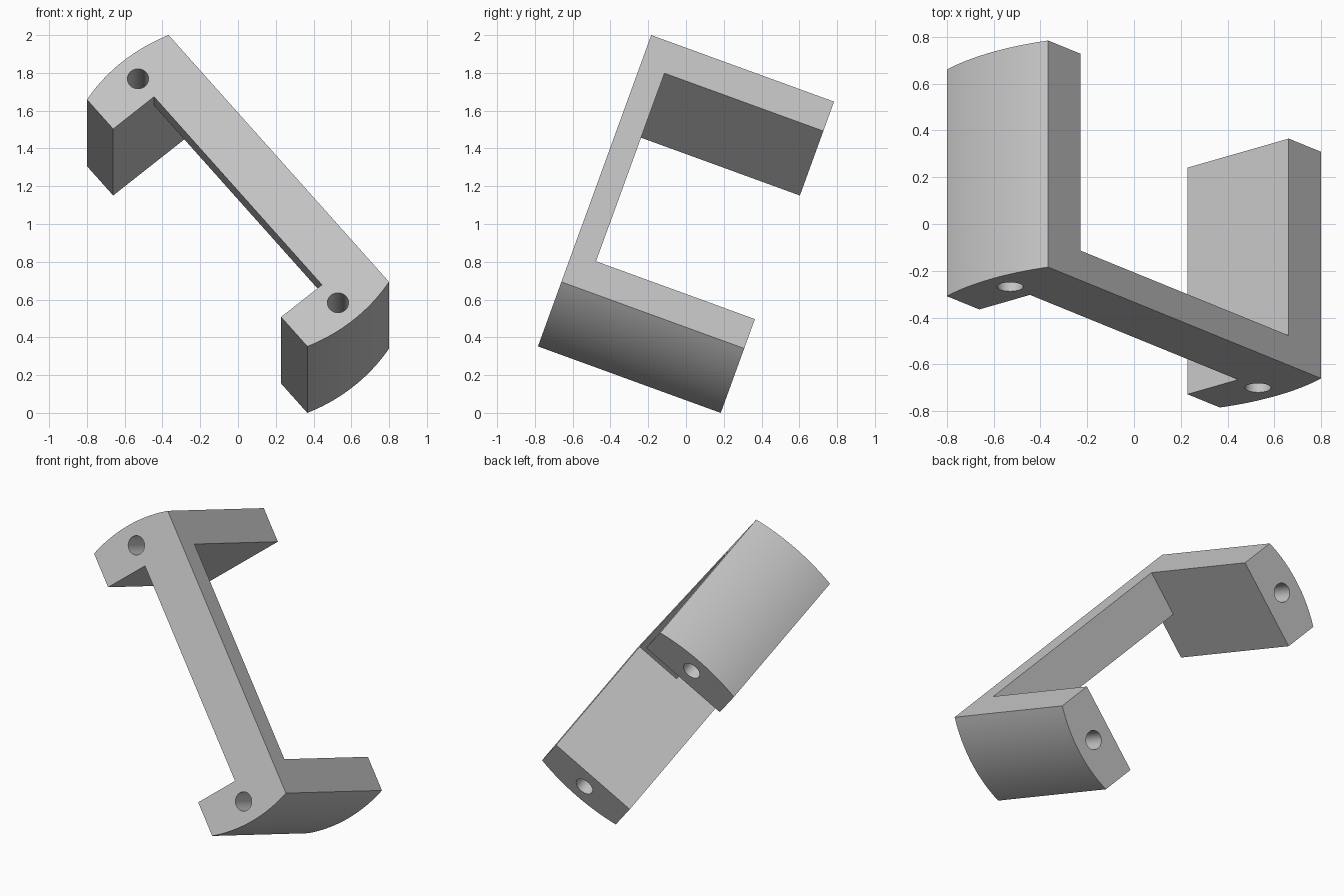
import bpy, bmesh, math
from mathutils import Matrix, Vector

if "Cube" in bpy.data.objects:
    bpy.data.objects.remove(bpy.data.objects["Cube"])

HALF_LEN, HALF_WID, DEPTH = 0.9075, 0.2825, 1.03   # bracket outline
ARM, PLATE, HOLE_R = 0.216, 0.135, 0.056           # arm and plate thickness, screw hole
INNER = HALF_LEN - ARM

grey = bpy.data.materials.new("light grey")
grey.diffuse_color = (0.56, 0.56, 0.56, 1)
grey.use_nodes = True
grey.node_tree.nodes["Principled BSDF"].inputs["Base Color"].default_value = grey.diffuse_color


def prism(name, outline, z0, z1):
    """Extrude a closed outline between two heights."""
    bm = bmesh.new()
    face = bm.faces.new([bm.verts.new((x, y, z0)) for x, y in outline])
    ext = bmesh.ops.extrude_face_region(bm, geom=[face])
    verts = [e for e in ext["geom"] if isinstance(e, bmesh.types.BMVert)]
    bmesh.ops.translate(bm, verts=verts, vec=(0, 0, z1 - z0))
    bmesh.ops.recalc_face_normals(bm, faces=bm.faces)
    mesh = bpy.data.meshes.new(name)
    bm.to_mesh(mesh)
    bm.free()
    ob = bpy.data.objects.new(name, mesh)
    bpy.context.collection.objects.link(ob)
    return ob


def rect(x0, x1, y0, y1):
    return [(x0, y0), (x1, y0), (x1, y1), (x0, y1)]


def circle(cx, cy, r, n=40):
    return [(cx + r * math.cos(math.tau * i / n), cy + r * math.sin(math.tau * i / n))
            for i in range(n)]


# Body outline: long bar with both ends rounded about the common centre
radius = math.hypot(HALF_LEN, HALF_WID)
half_angle = math.atan2(HALF_WID, HALF_LEN)
outline = []
for start in (0, math.pi):
    for i in range(25):
        a = start - half_angle + 2 * half_angle * i / 24
        outline.append((radius * math.cos(a), radius * math.sin(a)))
bracket = prism("bracket", outline, -DEPTH, 0)
bracket.data.materials.append(grey)

# Cutters: gap behind the plate, half-width notch, two screw holes
cutters = [
    prism("rear_gap_cutter", rect(-INNER, INNER, -1, 1), -2, -PLATE),
    prism("notch_cutter", rect(-INNER, INNER, -1, 0), -2, 1),
]
for side in (-1, 1):
    cutters.append(prism("hole_cutter", circle(side * (HALF_LEN - 0.084), 0, HOLE_R), -2, 1))

bpy.context.view_layer.objects.active = bracket
bracket.select_set(True)
for cutter in cutters:
    cutter.hide_render = True
    mod = bracket.modifiers.new("cut", 'BOOLEAN')
    mod.operation, mod.solver, mod.object = 'DIFFERENCE', 'EXACT', cutter
    bpy.ops.object.modifier_apply(modifier=mod.name)
    bpy.data.objects.remove(cutter)

# Tilt the finished bracket: front face leans back 20 degrees, bar runs down at 50
tilt, slope = math.radians(20), math.radians(50)
right = Vector((1, 0, 0))
up = Vector((0, math.sin(tilt), math.cos(tilt)))
along = right * math.cos(slope) - up * math.sin(slope)
across = right * math.sin(slope) + up * math.cos(slope)
turn = Matrix((along, across, along.cross(across))).transposed().to_4x4()
bracket.data.transform(Matrix.Translation((0, -0.484, 1.176)) @ turn)

bpy.ops.object.select_all(action='DESELECT')
bracket.select_set(True)
bpy.ops.object.shade_smooth_by_angle(angle=math.radians(30))
